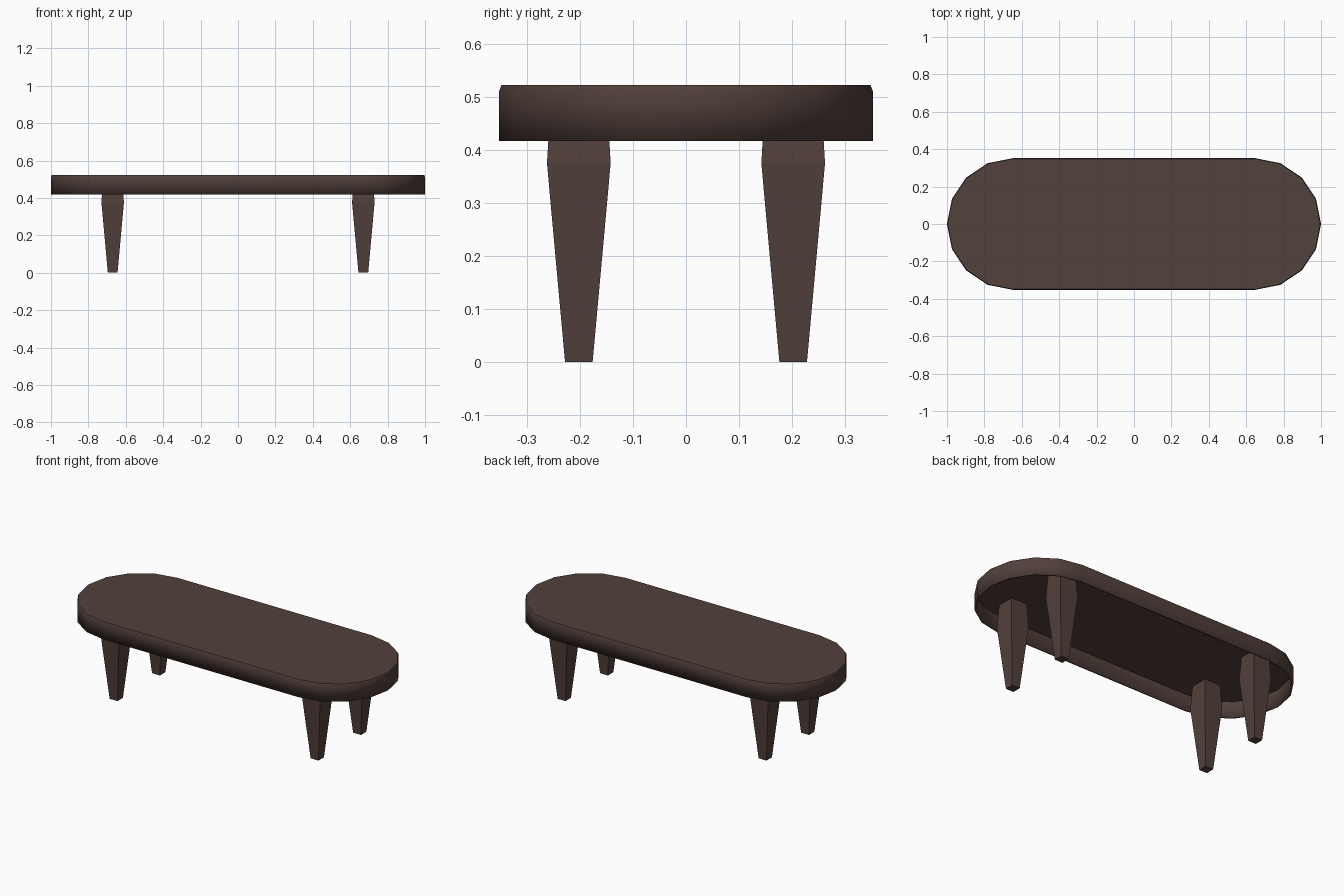
import bpy, bmesh
from math import cos, sin, pi, radians

if "Cube" in bpy.data.objects:
    bpy.data.objects.remove(bpy.data.objects["Cube"])

wood = bpy.data.materials.new("dark_wood")
wood.diffuse_color = (0.085, 0.052, 0.044, 1)
wood.use_nodes = True
wood.node_tree.nodes["Principled BSDF"].inputs["Base Color"].default_value = wood.diffuse_color


def loft(name, rings, cap_bottom=True):
    """Skin a stack of equal-sized rings into one mesh object."""
    bm = bmesh.new()
    loops = [[bm.verts.new(p) for p in ring] for ring in rings]
    n = len(loops[0])
    for a, b in zip(loops, loops[1:]):
        for i in range(n):
            j = (i + 1) % n
            bm.faces.new((a[i], a[j], b[j], b[i]))
    bm.faces.new(loops[-1])
    if cap_bottom:
        bm.faces.new(loops[0][::-1])
    mesh = bpy.data.meshes.new(name)
    bm.to_mesh(mesh)
    bm.free()
    mesh.materials.append(wood)
    obj = bpy.data.objects.new(name, mesh)
    bpy.context.collection.objects.link(obj)
    return obj


def stadium(radius, z, half_straight=0.648, steps=8):
    """Outline with two eight-sided round ends."""
    pts = []
    for side, start in ((1, -pi / 2), (-1, pi / 2)):
        for i in range(steps + 1):
            a = start + pi * i / steps
            pts.append((side * half_straight + radius * cos(a), radius * sin(a), z))
    return pts


def square(cx, cy, half, z):
    return [(cx + sx * half, cy + sy * half, z)
            for sx, sy in ((-1, -1), (1, -1), (1, 1), (-1, 1))]


# Table top: hollow underneath, thin rim, softened upper edge
top = loft("table_top", [stadium(0.352, 0.417), stadium(0.352, 0.511),
                         stadium(0.348, 0.522)], cap_bottom=False)
shell = top.modifiers.new("shell", "SOLIDIFY")
shell.thickness = 0.01
shell.offset = -1
bpy.context.view_layer.objects.active = top
top.select_set(True)
bpy.ops.object.shade_smooth_by_angle(angle=radians(30))

# Four tapered square legs, widest just below the top
for xname, sx in (("left", -1), ("right", 1)):
    for yname, sy in (("front", -1), ("back", 1)):
        cx, cy = sx * 0.67, sy * 0.202
        loft(f"{yname}_{xname}_leg", [square(cx, cy, 0.026, 0), square(cx, cy, 0.06, 0.375),
                                      square(cx, cy, 0.052, 0.513)])
